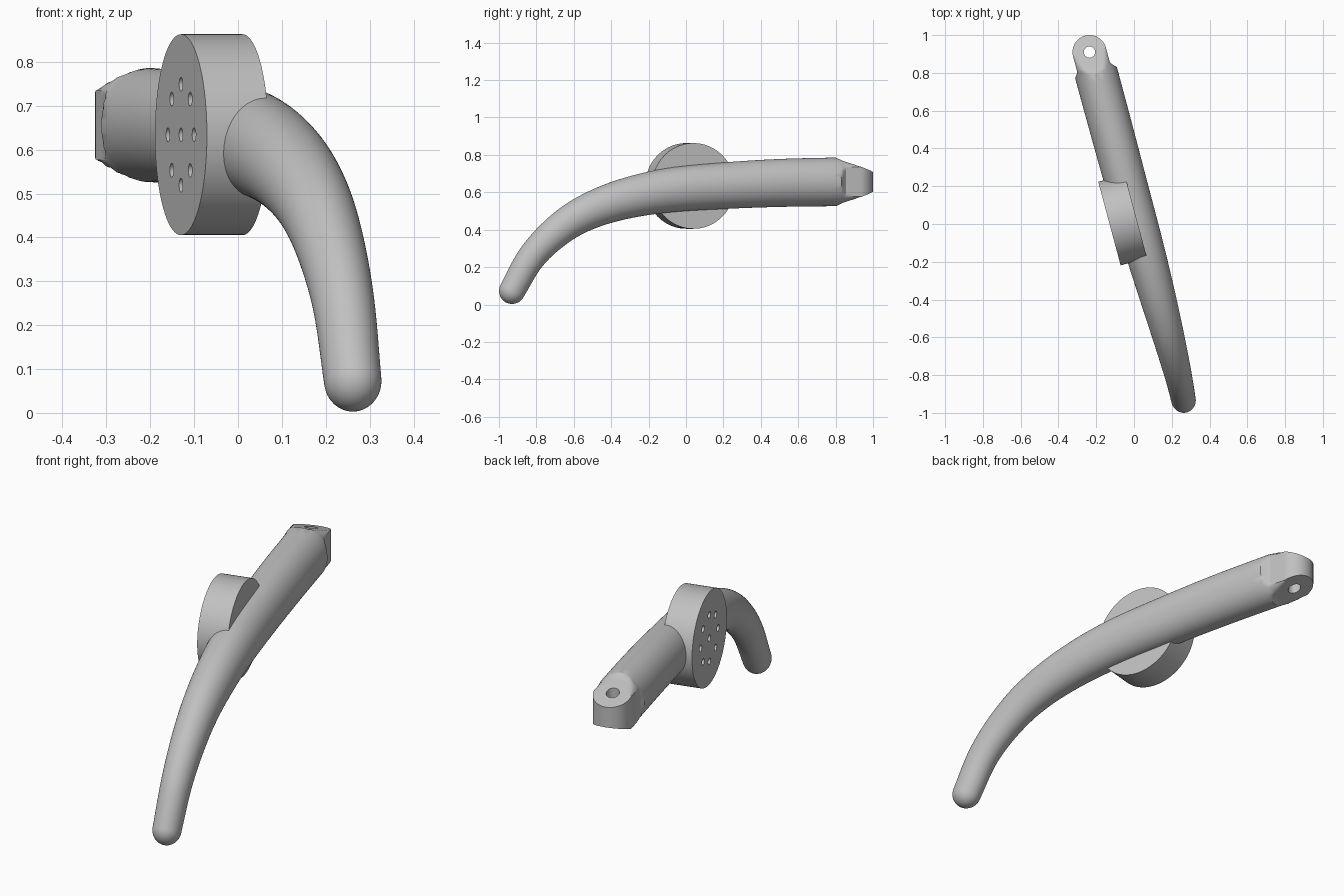
import bpy, bmesh, math
from mathutils import Matrix, Vector

cube = bpy.data.objects.get("Cube")
if cube:
    bpy.data.objects.remove(cube)

TURN = Matrix.Rotation(math.radians(15), 4, 'Z')   # whole handle is turned about z
SIDES = 96

grey = bpy.data.materials.new("light_grey")
grey.use_nodes = True
grey.diffuse_color = (0.53, 0.53, 0.53, 1)
grey.node_tree.nodes["Principled BSDF"].inputs["Base Color"].default_value = grey.diffuse_color


def make_object(name, bm):
    bmesh.ops.recalc_face_normals(bm, faces=bm.faces)
    mesh = bpy.data.meshes.new(name)
    bm.to_mesh(mesh)
    bm.free()
    mesh.materials.append(grey)
    ob = bpy.data.objects.new(name, mesh)
    bpy.context.collection.objects.link(ob)
    ob.matrix_world = TURN
    return ob


def add_cylinder(bm, centre, radius, depth, axis, sides):
    turn = Matrix.Rotation(math.pi / 2, 4, 'Y') if axis == 'X' else Matrix()
    bmesh.ops.create_cone(bm, cap_ends=True, segments=sides, radius1=radius, radius2=radius,
                          depth=depth, matrix=Matrix.Translation(centre) @ turn)


def cut(ob, cutter):
    cutter.hide_render = True
    mod = ob.modifiers.new("holes", 'BOOLEAN')
    mod.operation, mod.solver, mod.object = 'DIFFERENCE', 'EXACT', cutter
    bpy.context.view_layer.objects.active = ob
    bpy.ops.object.modifier_apply(modifier=mod.name)
    bpy.data.objects.remove(cutter)


def smooth(ob):
    bpy.ops.object.select_all(action='DESELECT')
    ob.select_set(True)
    bpy.context.view_layer.objects.active = ob
    bpy.ops.object.shade_smooth_by_angle(angle=math.radians(30))


def spline(points, steps):
    """Catmull-Rom through points of any dimension."""
    p = [Vector(q) for q in points]
    p = [2 * p[0] - p[1]] + p + [2 * p[-1] - p[-2]]
    out = []
    for a, b, c, d in zip(p, p[1:], p[2:], p[3:]):
        for i in range(steps):
            t = i / steps
            out.append(0.5 * (2 * b + (c - a) * t + (2 * a - 5 * b + 4 * c - d) * t ** 2
                              + (3 * b - a - 3 * c + d) * t ** 3))
    return out + [p[-2]]


# Handle arm: along, height, side offset, half height (tip to back)
path = spline([(-.966, .073, .012, .070), (-.862, .250, .018, .076), (-.728, .385, .021, .085),
               (-.572, .485, .022, .095), (-.365, .560, .021, .107), (-.107, .610, .018, .118),
               (.204, .635, .015, .124), (.515, .650, .014, .128), (.826, .656, .013, .130)], 6)
rings = []   # each ring: centre, normal in the bend plane, half width, half height, clamps


def add_ring(centre, tangent, wide, high, clamp_w=1.0, clamp_h=1.0):
    rings.append((centre, Vector((0, -tangent.z, tangent.y)), wide, high, clamp_w, clamp_h))


for i, q in enumerate(path):
    a, b = path[max(i - 1, 0)], path[min(i + 1, len(path) - 1)]
    tangent = Vector((0, b[0] - a[0], b[1] - a[1])).normalized()
    centre = Vector((q[2], q[0], q[1]))
    wide = q[3] * (0.93 - 0.05 * i / (len(path) - 1))
    if i == 0:                                   # rounded tip
        for k in range(10, 0, -1):
            f = math.radians(8.8 * k)
            add_ring(centre - tangent * q[3] * math.sin(f), tangent,
                     wide * math.cos(f), q[3] * math.cos(f))
    add_ring(centre, tangent, wide, q[3])

# Shoulder and tapered tongue with a round end
LUG, LUG_R, BACK = 0.94, 0.09, Vector((0, 1, 0))


def taper(y):
    return 0.05 + 0.35 * (LUG + LUG_R - y)


add_ring(Vector((.012, .836, .656)), BACK, .114, .130, .106, .122)
add_ring(Vector((.010, .848, .656)), BACK, .114, .130, .096, taper(.848))
for y in (.86, .90):
    add_ring(Vector((.008, y, .656)), BACK, .114, .130, LUG_R, taper(y))
for k in range(17):
    f = math.radians(89 * k / 16)
    y = LUG + LUG_R * math.sin(f)
    add_ring(Vector((.008, y, .656)), BACK, .114, .130, LUG_R * math.cos(f), taper(y))

bm = bmesh.new()
loops = []
for centre, normal, wide, high, cw, ch in rings:
    loop = []
    for k in range(SIDES):
        t = math.tau * k / SIDES
        u = max(-cw, min(cw, wide * math.cos(t)))
        v = max(-ch, min(ch, high * math.sin(t)))
        loop.append(bm.verts.new(centre + Vector((u, 0, 0)) + normal * v))
    loops.append(loop)
for a, b in zip(loops, loops[1:]):
    for k in range(SIDES):
        n = (k + 1) % SIDES
        bm.faces.new((a[k], a[n], b[n], b[k]))
bm.faces.new(loops[0])
bm.faces.new(loops[-1])
bmesh.ops.remove_doubles(bm, verts=bm.verts, dist=1e-5)
arm = make_object("handle_arm", bm)

bm = bmesh.new()
add_cylinder(bm, (.008, LUG, .656), .03, .5, 'Z', 32)
cut(arm, make_object("pin_hole_cutter", bm))
smooth(arm)

# Round mounting disc with a ring of blind holes on one face
FACE, INNER, MID_Y, MID_Z = -.125, .02, .036, .634
bm = bmesh.new()
add_cylinder(bm, ((FACE + INNER) / 2, MID_Y, MID_Z), .229, INNER - FACE, 'X', 96)
disc = make_object("mounting_disc", bm)

bm = bmesh.new()
add_cylinder(bm, (FACE, MID_Y, MID_Z), .016, .06, 'X', 20)
for k in range(8):
    t = math.tau * k / 8
    add_cylinder(bm, (FACE, MID_Y + .115 * math.cos(t), MID_Z + .115 * math.sin(t)),
                 .016, .06, 'X', 20)
cut(disc, make_object("disc_hole_cutter", bm))
smooth(disc)
